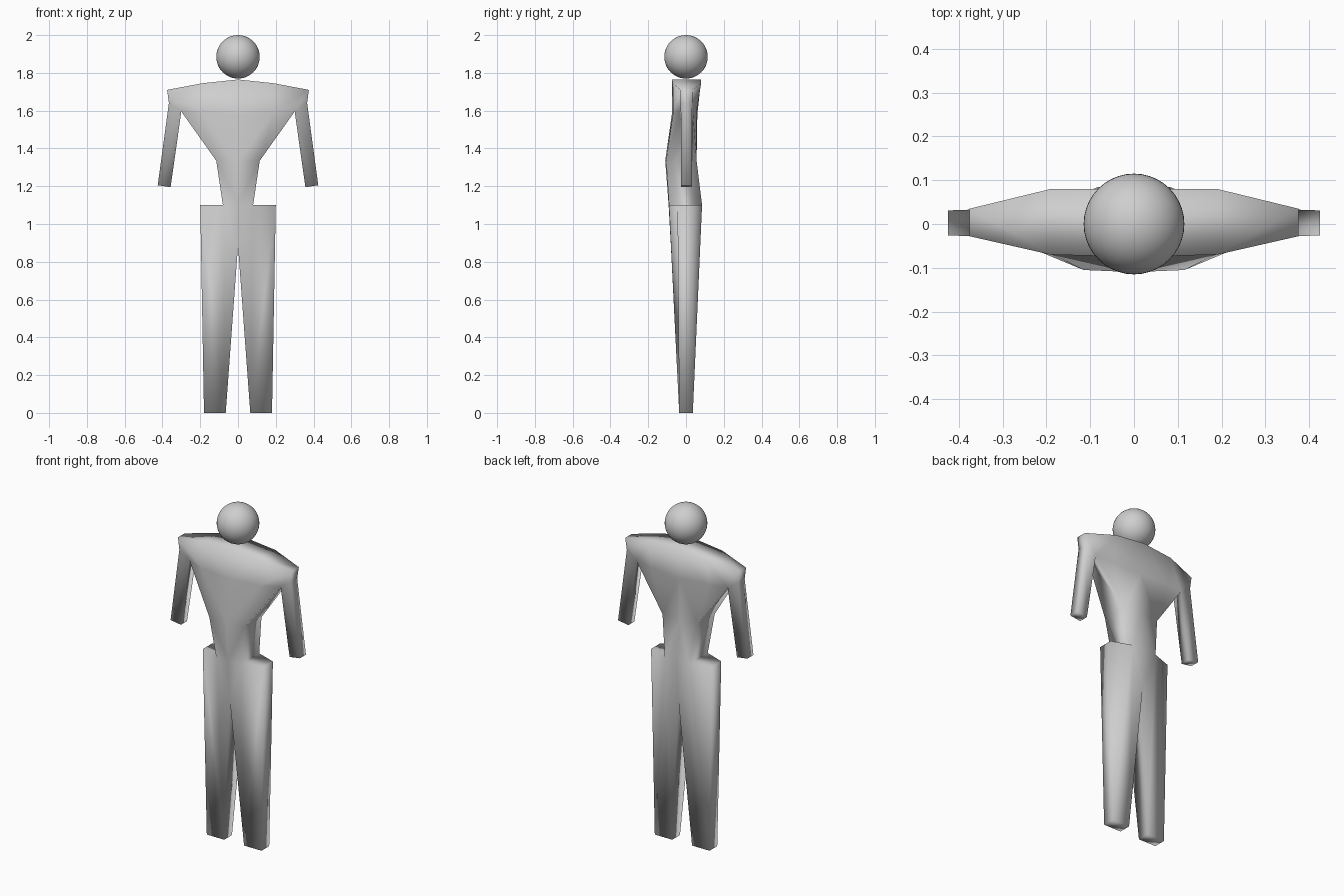
import bpy, bmesh

if "Cube" in bpy.data.objects:
    bpy.data.objects.remove(bpy.data.objects["Cube"])

grey = bpy.data.materials.new("light grey")
grey.diffuse_color = (0.62, 0.62, 0.62, 1)
grey.use_nodes = True
grey.node_tree.nodes["Principled BSDF"].inputs["Base Color"].default_value = grey.diffuse_color

# Half-body outline points: x, z, front y, back y
P = {
    "neck": (0, 1.765, -0.075, 0.08),
    "shoulder": (0.19, 1.745, -0.07, 0.08),
    "shoulder_tip": (0.375, 1.71, -0.028, 0.035),
    "chest": (0, 1.58, -0.075, 0.06),
    "chest_side": (0.19, 1.59, -0.068, 0.055),
    "armpit": (0.30, 1.595, -0.028, 0.037),
    "arm_out": (0.366, 1.64, -0.028, 0.033),
    "hand_out": (0.425, 1.205, -0.026, 0.031),
    "hand_in": (0.357, 1.195, -0.026, 0.031),
    "belly": (0, 1.335, -0.11, 0.056),
    "waist": (0.115, 1.335, -0.105, 0.056),
    "pelvis": (0, 1.1, -0.092, 0.085),
    "hip": (0.08, 1.1, -0.09, 0.085),
    "crotch": (0, 0.885, -0.08, 0.075),
    "leg_top": (0.20, 1.1, -0.045, 0.042),
    "foot_out": (0.18, 0, -0.036, 0.036),
    "foot_in": (0.065, 0, -0.036, 0.036),
}
PANELS = [
    "neck shoulder chest_side chest",
    "shoulder shoulder_tip armpit chest_side",
    "shoulder_tip arm_out armpit",
    "arm_out hand_out hand_in armpit",
    "chest chest_side waist belly",
    "chest_side armpit waist",
    "belly waist hip pelvis",
    "pelvis hip crotch",
    "hip foot_in crotch",
    "hip leg_top foot_out foot_in",
]
RIM = ("neck shoulder shoulder_tip arm_out hand_out hand_in armpit waist "
       "hip leg_top foot_out foot_in crotch").split()

# Body: front and back panels joined by a rim, then mirrored
bm = bmesh.new()
front = {k: bm.verts.new((x, yf, z)) for k, (x, z, yf, yb) in P.items()}
back = {k: bm.verts.new((x, yb, z)) for k, (x, z, yf, yb) in P.items()}
for panel in PANELS:
    names = panel.split()
    bm.faces.new([front[n] for n in reversed(names)])
    bm.faces.new([back[n] for n in names])
for a, b in zip(RIM, RIM[1:]):
    bm.faces.new((front[a], front[b], back[b], back[a]))
geom = bm.verts[:] + bm.edges[:] + bm.faces[:]
bmesh.ops.mirror(bm, geom=geom, axis='X', merge_dist=0.0001)
bmesh.ops.remove_doubles(bm, verts=bm.verts[:], dist=0.0001)
bmesh.ops.recalc_face_normals(bm, faces=bm.faces[:])
for f in bm.faces:
    f.smooth = True
mesh = bpy.data.meshes.new("body")
bm.to_mesh(mesh)
bm.free()
mesh.materials.append(grey)
bpy.context.collection.objects.link(bpy.data.objects.new("body", mesh))

# Head
bpy.ops.mesh.primitive_uv_sphere_add(segments=40, ring_count=24, radius=0.115,
                                     location=(0, 0, 1.885))
head = bpy.context.object
head.name = "head"
head.data.materials.append(grey)
bpy.ops.object.shade_smooth()
